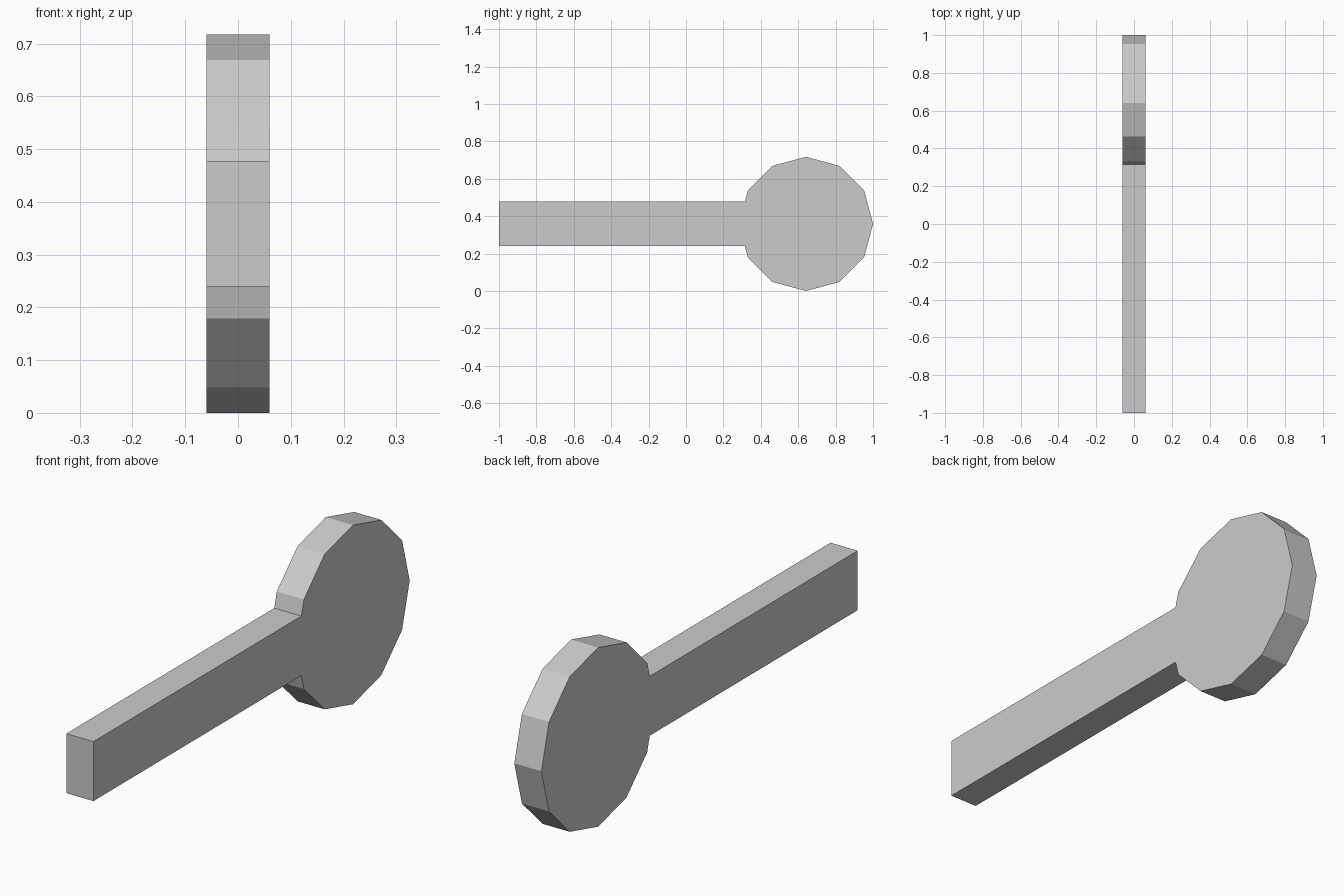
import bpy, bmesh, math

if "Cube" in bpy.data.objects:
    bpy.data.objects.remove(bpy.data.objects["Cube"])

RADIUS, SIDES = 0.3585, 12
HALF_THICK = 0.06
HANDLE_HALF = 0.119
CY, CZ = 1 - RADIUS, RADIUS

# Side outline in (y, z): twelve-sided head, its rear corner replaced by the handle
outline = []
for i in range(-5, 6):
    a = 2 * math.pi * i / SIDES
    outline.append((CY + RADIUS * math.cos(a), CZ + RADIUS * math.sin(a)))

# Point where the handle meets the sloping facet of the head
t = HANDLE_HALF / (RADIUS * math.sin(math.pi / 6))
join_y = CY - RADIUS * (1 - t * (1 - math.cos(math.pi / 6)))
top, bottom = CZ + HANDLE_HALF, CZ - HANDLE_HALF
outline += [(join_y, top), (-1, top), (-1, bottom), (join_y, bottom)]

# Extrude the outline across the thickness
bm = bmesh.new()
face = bm.faces.new([bm.verts.new((-HALF_THICK, y, z)) for y, z in outline])
ext = bmesh.ops.extrude_face_region(bm, geom=[face], use_keep_orig=True)
moved = [g for g in ext["geom"] if isinstance(g, bmesh.types.BMVert)]
bmesh.ops.translate(bm, verts=moved, vec=(2 * HALF_THICK, 0, 0))
bmesh.ops.recalc_face_normals(bm, faces=bm.faces[:])

mesh = bpy.data.meshes.new("paddle")
bm.to_mesh(mesh)
bm.free()
bpy.context.collection.objects.link(bpy.data.objects.new("paddle", mesh))
